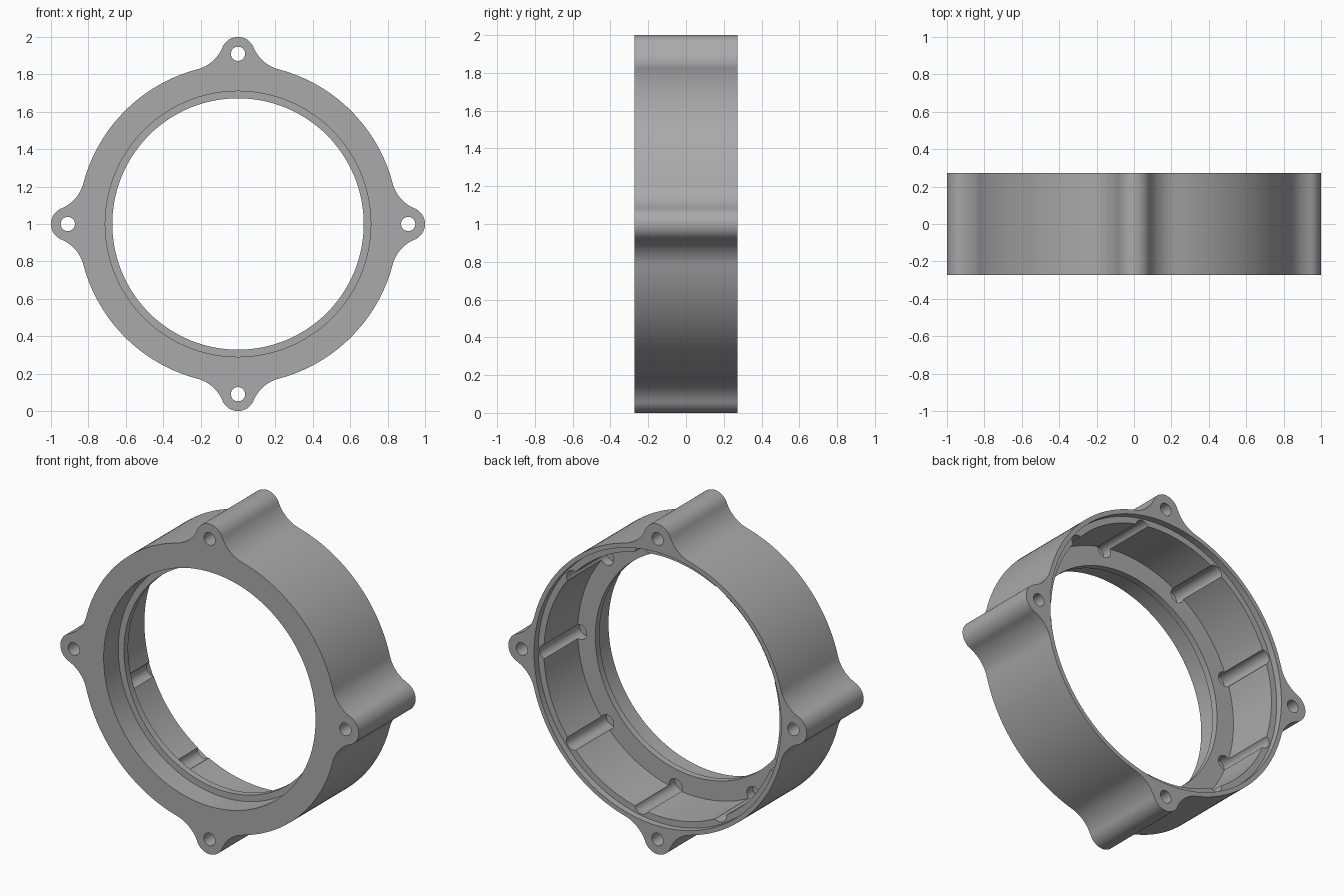
import bpy, bmesh, math
from mathutils import Vector, Matrix

if "Cube" in bpy.data.objects:
    bpy.data.objects.remove(bpy.data.objects["Cube"], do_unlink=True)

HALF = 0.272                      # half depth of the ring along y
BODY_R, LUG_C, LUG_R, FILLET = 0.855, 0.91, 0.09, 0.2
CENTRE = Vector((0, 0, 1))

grey = bpy.data.materials.new("grey")
grey.use_nodes = True
grey.diffuse_color = (0.4, 0.4, 0.4, 1)
grey.node_tree.nodes["Principled BSDF"].inputs["Base Color"].default_value = (0.4, 0.4, 0.4, 1)


def make_object(name, bm):
    bmesh.ops.recalc_face_normals(bm, faces=bm.faces)
    mesh = bpy.data.meshes.new(name)
    bm.to_mesh(mesh)
    bm.free()
    mesh.materials.append(grey)
    ob = bpy.data.objects.new(name, mesh)
    bpy.context.collection.objects.link(ob)
    return ob


def arc(cx, cz, r, a0, a1, n):
    return [(cx + r * math.cos(a0 + (a1 - a0) * i / n),
             cz + r * math.sin(a0 + (a1 - a0) * i / n)) for i in range(n + 1)]


def quarter_outline():
    """Half lug on +x, fillet, body arc, fillet: one quarter of the outline."""
    d, b, c = LUG_C, BODY_R + FILLET, LUG_R + FILLET
    fx = (d * d + b * b - c * c) / (2 * d)
    fz = math.sqrt(b * b - fx * fx)
    lug_a = math.atan2(fz, fx - d)
    body_a = math.atan2(fz, fx)
    pts = arc(d, 0, LUG_R, -lug_a, lug_a, 24)
    pts += arc(fx, fz, FILLET, lug_a + math.pi, body_a + math.pi, 12)[1:]
    # the second fillet is the first one mirrored across the diagonal
    pts += arc(0, 0, BODY_R, body_a, math.pi / 2 - body_a, 32)[1:]
    pts += [(z, x) for x, z in arc(fx, fz, FILLET, body_a + math.pi, lug_a + math.pi, 12)][1:-1]
    return pts


# Ring body with four lugs
bm = bmesh.new()
verts = []
for k in range(4):
    ca, sa = round(math.cos(k * math.pi / 2)), round(math.sin(k * math.pi / 2))
    for x, z in quarter_outline():
        verts.append(bm.verts.new((x * ca - z * sa, -HALF, 1 + x * sa + z * ca)))
face = bm.faces.new(verts)
ext = bmesh.ops.extrude_face_region(bm, geom=[face])
bmesh.ops.translate(bm, vec=(0, 2 * HALF, 0),
                    verts=[g for g in ext["geom"] if isinstance(g, bmesh.types.BMVert)])
ring = make_object("mounting_ring", bm)

# Stepped bore: front seat, thin lip, rear chamber, rear rim recess
bm = bmesh.new()
LIP, FLOOR, LEDGE = -HALF + 0.14, -HALF + 0.18, HALF - 0.04
profile = [(0, -0.4), (0.71, -0.4), (0.71, LIP), (0.672, LIP), (0.672, FLOOR),
           (0.79, FLOOR), (0.79, LEDGE), (0.828, LEDGE), (0.828, 0.4), (0, 0.4)]
pv = [bm.verts.new((r, y, 1)) for r, y in profile]
pe = [bm.edges.new(pair) for pair in zip(pv, pv[1:])]
bmesh.ops.spin(bm, geom=pv + pe, cent=CENTRE, axis=(0, 1, 0), angle=2 * math.pi, steps=144)
bmesh.ops.remove_doubles(bm, verts=bm.verts, dist=1e-5)
bore = make_object("bore_cutter", bm)

# Lug holes and nine round grooves in the rear chamber
bm = bmesh.new()


def pin(angle, dist, r, y0, y1):
    m = (Matrix.Translation((dist * math.cos(angle), (y0 + y1) / 2, 1 + dist * math.sin(angle)))
         @ Matrix.Rotation(math.pi / 2, 4, 'X'))
    bmesh.ops.create_cone(bm, cap_ends=True, segments=32, radius1=r, radius2=r,
                          depth=y1 - y0, matrix=m)


for k in range(4):
    pin(k * math.pi / 2, LUG_C, 0.038, -0.4, 0.4)
for k in range(9):
    pin(math.radians(40 * k), 0.775, 0.045, -HALF + 0.12, LEDGE + 0.01)
pins = make_object("pin_cutter", bm)

# Cut and clean up
for cutter in (bore, pins):
    cutter.hide_render = True
    mod = ring.modifiers.new("cut", 'BOOLEAN')
    mod.operation, mod.solver, mod.object = 'DIFFERENCE', 'EXACT', cutter
    bpy.ops.object.select_all(action='DESELECT')
    bpy.context.view_layer.objects.active = ring
    ring.select_set(True)
    bpy.ops.object.modifier_apply(modifier=mod.name)
    bpy.data.objects.remove(cutter, do_unlink=True)
bpy.ops.object.shade_smooth_by_angle(angle=math.radians(30))
